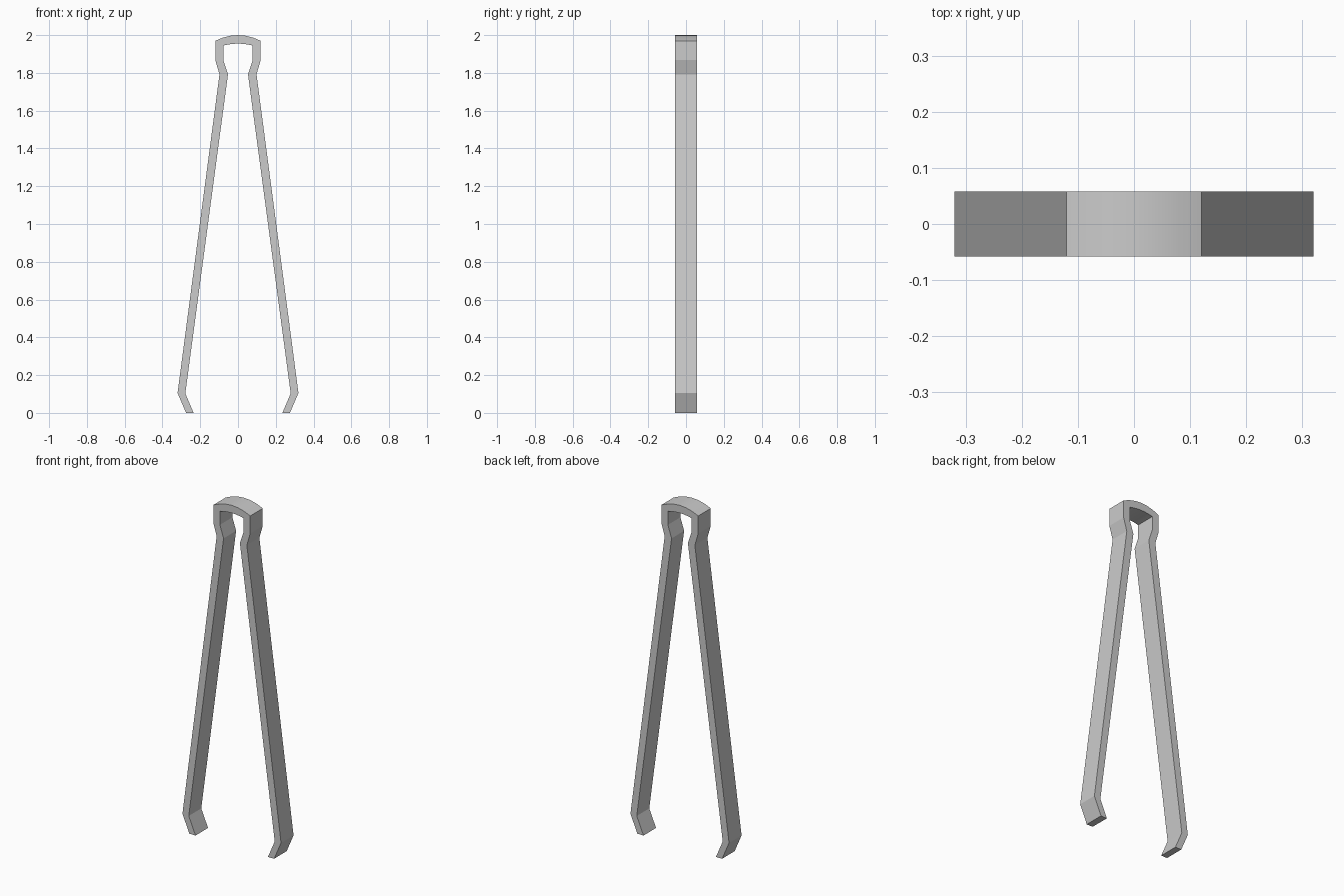
import bpy, bmesh, math

if "Cube" in bpy.data.objects:
    bpy.data.objects.remove(bpy.data.objects["Cube"])

HALF_WIDTH = 0.058

# Right half of the bent strip, foot to crown: (outer point, inner point)
leg = [
    ((0.275, 0.0), (0.235, 0.0)),
    ((0.32, 0.105), (0.279, 0.103)),
    ((0.098, 1.792), (0.053, 1.792)),
    ((0.12, 1.867), (0.077, 1.865)),
]
# Shallow arched crown
crown = []
for t in (1.0, 2 / 3, 1 / 3, 0.0):
    crown.append(((0.12 * t, 2.0 - 0.03 * t * t),
                  (0.077 * t, 1.955 - 0.01 * t * t)))
half = leg + crown

# Mirror the half profile into one continuous strip
flip = lambda p: (-p[0], p[1])
strip = half + [(flip(o), flip(i)) for o, i in reversed(half[:-1])]

# Sweep the four-sided section along the strip
bm = bmesh.new()
rings = []
for outer, inner in strip:
    corners = [(outer, -1), (outer, 1), (inner, 1), (inner, -1)]
    rings.append([bm.verts.new((p[0], s * HALF_WIDTH, p[1])) for p, s in corners])
for a, b in zip(rings, rings[1:]):
    for k in range(4):
        n = (k + 1) % 4
        bm.faces.new((a[k], a[n], b[n], b[k]))

# Foot ends
bm.faces.new(rings[0])
bm.faces.new(rings[-1])
bmesh.ops.recalc_face_normals(bm, faces=bm.faces[:])

mesh = bpy.data.meshes.new("tongs_strip")
bm.to_mesh(mesh)
bm.free()
tongs = bpy.data.objects.new("tongs_strip", mesh)
bpy.context.collection.objects.link(tongs)

# Smooth only the crown arc, keep the bends crisp
bpy.context.view_layer.objects.active = tongs
tongs.select_set(True)
bpy.ops.object.shade_smooth_by_angle(angle=math.radians(12))
